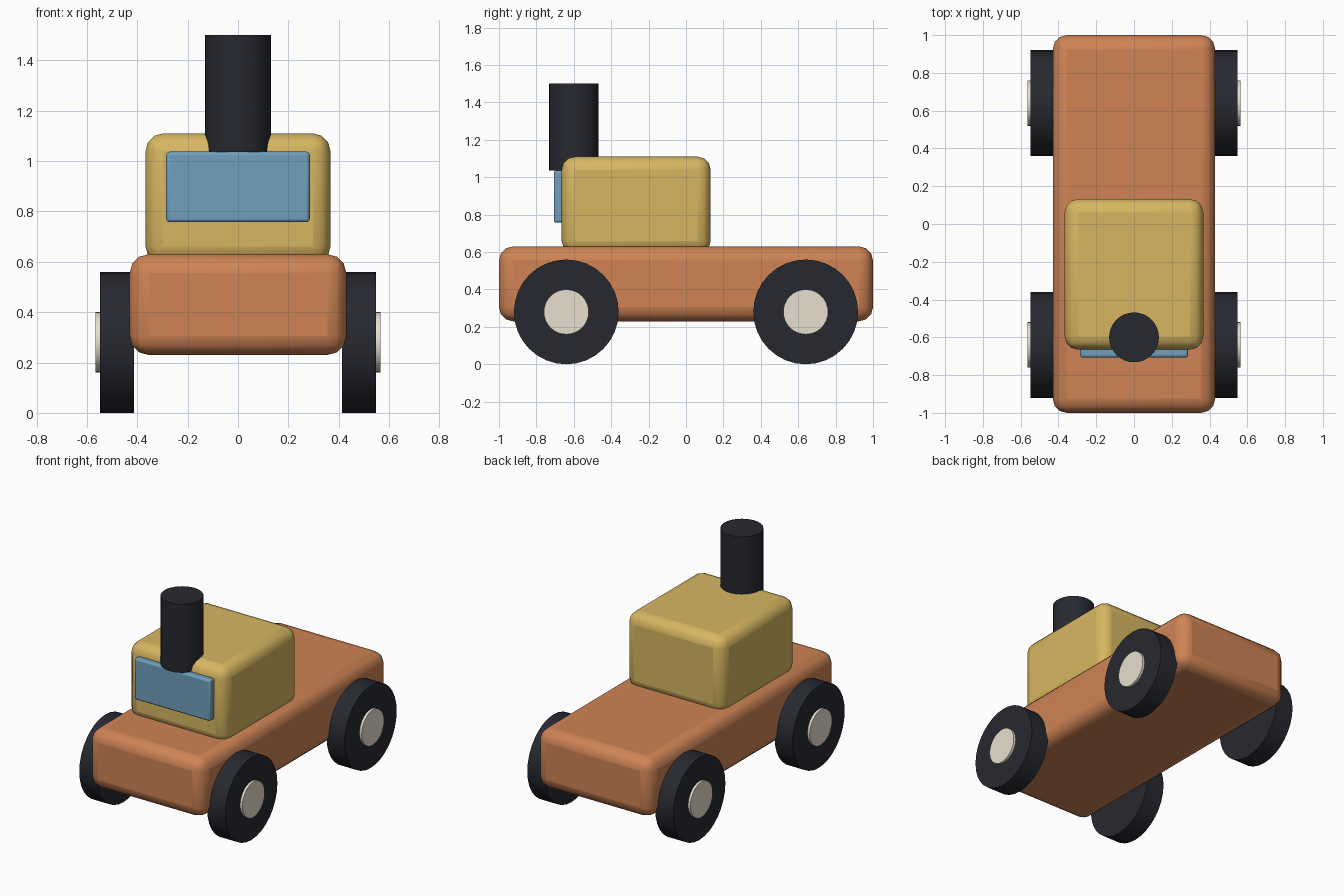
import bpy
from math import radians

if "Cube" in bpy.data.objects:
    bpy.data.objects.remove(bpy.data.objects["Cube"])


def material(name, r, g, b):
    m = bpy.data.materials.new(name)
    m.diffuse_color = (r, g, b, 1)
    m.use_nodes = True
    m.node_tree.nodes["Principled BSDF"].inputs["Base Color"].default_value = m.diffuse_color
    return m


ORANGE = material("orange paint", 0.62, 0.23, 0.09)
YELLOW = material("yellow paint", 0.68, 0.47, 0.12)
BLUE = material("blue glass", 0.16, 0.35, 0.50)
BLACK = material("black rubber", 0.02, 0.022, 0.03)
CREAM = material("cream paint", 0.80, 0.74, 0.62)


def finish(name, mat):
    ob = bpy.context.object
    ob.name = name
    ob.data.materials.append(mat)
    bpy.ops.object.shade_smooth_by_angle(angle=radians(35))
    return ob


def block(name, lo, hi, bevel, mat):
    """Rounded box spanning two corners."""
    bpy.ops.mesh.primitive_cube_add(size=1, location=[(a + b) / 2 for a, b in zip(lo, hi)])
    ob = bpy.context.object
    ob.scale = [b - a for a, b in zip(lo, hi)]
    bpy.ops.object.transform_apply(location=False, rotation=False, scale=True)
    mod = ob.modifiers.new("rounding", 'BEVEL')
    mod.width, mod.segments = bevel, 3
    return finish(name, mat)


def cylinder(name, radius, depth, loc, mat, sides=32, axle=False):
    rot = (0, radians(90), 0) if axle else (0, 0, 0)
    bpy.ops.mesh.primitive_cylinder_add(vertices=sides, radius=radius, depth=depth,
                                        location=loc, rotation=rot)
    return finish(name, mat)


# Chassis, cab and windscreen
block("body", (-0.43, -1, 0.23), (0.43, 1, 0.63), 0.075, ORANGE)
block("cab", (-0.367, -0.665, 0.59), (0.367, 0.132, 1.11), 0.07, YELLOW)
block("windscreen", (-0.285, -0.707, 0.757), (0.285, -0.655, 1.037), 0.013, BLUE)

# Chimney overhanging the front edge of the roof
cylinder("chimney", 0.132, 0.465, (0, -0.6, 1.2675), BLACK)

# Four wheels with protruding hub caps
for end, y in (("front", -0.64), ("rear", 0.64)):
    for side, s in (("left", 1), ("right", -1)):
        cylinder(f"{end}_{side}_wheel", 0.28, 0.135, (s * 0.4805, y, 0.28), BLACK, axle=True)
        cylinder(f"{end}_{side}_hub", 0.12, 0.06, (s * 0.535, y, 0.28), CREAM, axle=True)
